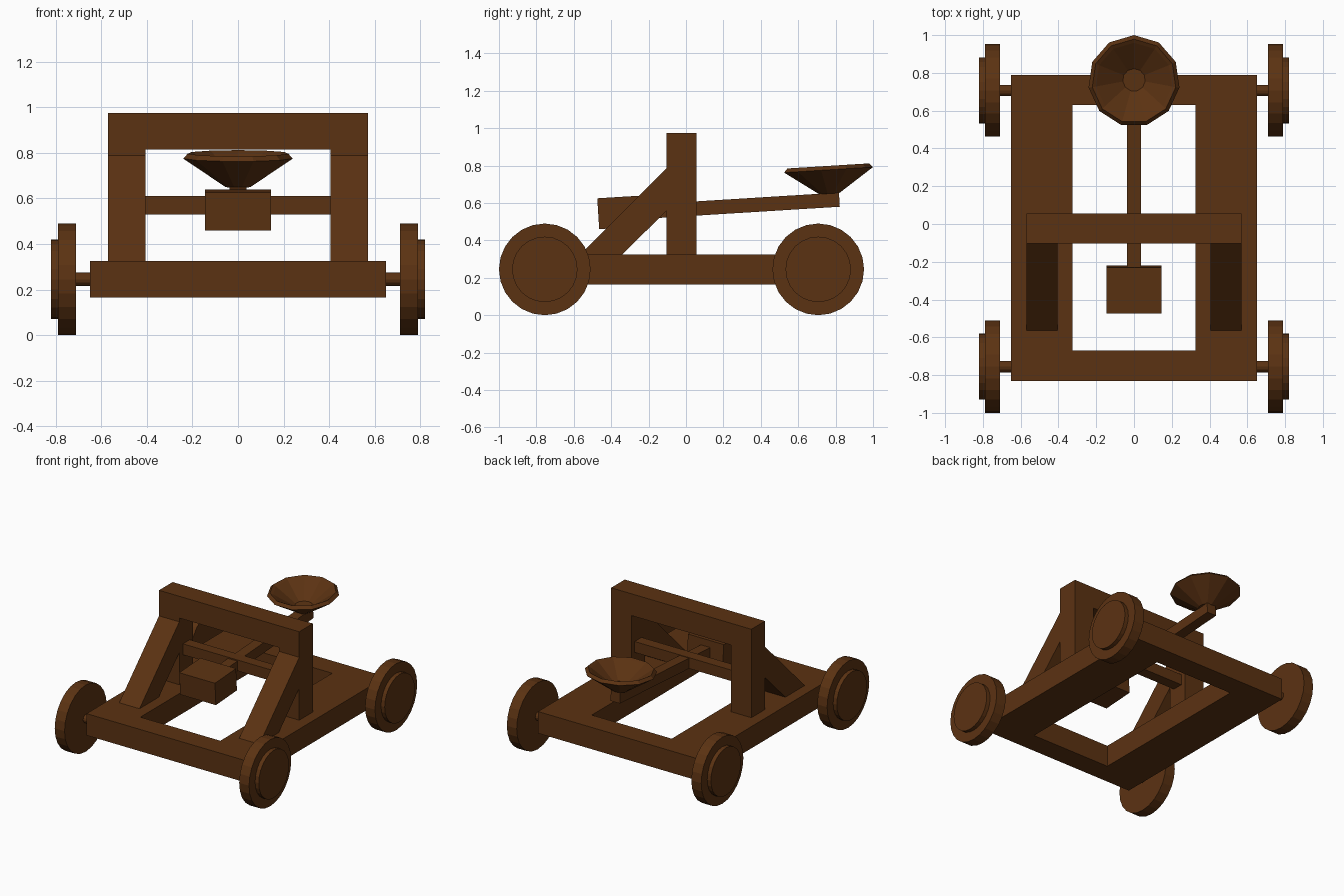
import bpy, bmesh, math
from mathutils import Matrix, Vector

old = bpy.data.objects.get("Cube")
if old:
    bpy.data.objects.remove(old, do_unlink=True)

# One dark timber colour for everything
wood = bpy.data.materials.new("dark brown wood")
WOOD = (0.105, 0.032, 0.006, 1.0)
wood.diffuse_color = WOOD
wood.use_nodes = True
bsdf = wood.node_tree.nodes["Principled BSDF"]
bsdf.inputs["Base Color"].default_value = WOOD
bsdf.inputs["Roughness"].default_value = 0.8


def finish(name, bm):
    bmesh.ops.recalc_face_normals(bm, faces=bm.faces[:])
    mesh = bpy.data.meshes.new(name)
    bm.to_mesh(mesh)
    bm.free()
    mesh.materials.append(wood)
    obj = bpy.data.objects.new(name, mesh)
    bpy.context.collection.objects.link(obj)
    return obj


def box(name, center, size, tilt=0.0):
    """Box tilted about the x axis."""
    bm = bmesh.new()
    m = (Matrix.Translation(center) @ Matrix.Rotation(tilt, 4, 'X')
         @ Matrix.Diagonal((*size, 1.0)))
    bmesh.ops.create_cube(bm, size=1.0, matrix=m)
    return finish(name, bm)


def prism(name, points, offset):
    """Flat outline pushed along an offset vector."""
    bm = bmesh.new()
    face = bm.faces.new([bm.verts.new(p) for p in points])
    out = bmesh.ops.extrude_face_region(bm, geom=[face], use_keep_orig=True)
    verts = [v for v in out["geom"] if isinstance(v, bmesh.types.BMVert)]
    bmesh.ops.translate(bm, verts=verts, vec=Vector(offset))
    return finish(name, bm)


def lathe(name, profile, sides, matrix):
    """Closed solid turned around local z from (radius, height) points."""
    bm = bmesh.new()
    rings = []
    for r, h in profile:
        ring = []
        for i in range(sides):
            a = math.pi / 2 + 2 * math.pi * i / sides
            ring.append(bm.verts.new((r * math.cos(a), r * math.sin(a), h)))
        rings.append(ring)
    for a, b in zip(rings, rings[1:]):
        for i in range(sides):
            j = (i + 1) % sides
            bm.faces.new((a[i], a[j], b[j], b[i]))
    bm.faces.new(rings[0])
    bm.faces.new(rings[-1])
    bmesh.ops.transform(bm, matrix=matrix, verts=bm.verts[:])
    return finish(name, bm)


# Base frame: rectangular ring with an open middle
bm = bmesh.new()
loops = []
for x, y0, y1, z in ((0.65, -0.83, 0.79, 0.165), (0.65, -0.83, 0.79, 0.325),
                     (0.325, -0.67, 0.63, 0.325), (0.325, -0.67, 0.63, 0.165)):
    loops.append([bm.verts.new(p) for p in
                  ((-x, y0, z), (x, y0, z), (x, y1, z), (-x, y1, z))])
for k in range(4):
    a, b = loops[k], loops[(k + 1) % 4]
    for i in range(4):
        j = (i + 1) % 4
        bm.faces.new((a[i], a[j], b[j], b[i]))
finish("base_frame", bm)

# Upright arch: two posts joined by a top beam
arch = [(-0.57, 0.325), (-0.57, 0.975), (0.57, 0.975), (0.57, 0.325),
        (0.405, 0.325), (0.405, 0.815), (-0.405, 0.815), (-0.405, 0.325)]
prism("upright_arch", [(x, -0.103, z) for x, z in arch], (0, 0.158, 0))

# Diagonal braces in front of the posts
brace = [(-0.565, 0.325), (-0.34, 0.325), (-0.103, 0.56), (-0.103, 0.787)]
for side, x in (("left", 0.405), ("right", -0.57)):
    prism("brace_" + side, [(x, y, z) for y, z in brace], (0.165, 0, 0))

# Pivot bar, throwing arm and counterweight
TILT = math.radians(3.55)
box("pivot_bar", (0, -0.022, 0.57), (0.82, 0.08, 0.08))
y0, y1 = -0.35, 0.82
slope = math.tan(TILT)
mid = (y0 + y1) / 2
box("throwing_arm", (0, mid, 0.57 + slope * (mid - 0.05)),
    (0.076, (y1 - y0) / math.cos(TILT), 0.076), TILT)
box("counterweight", (0, -0.347, 0.55), (0.29, 0.245, 0.165), TILT)

# Faceted bowl at the end of the arm
bowl = [(0.055, -0.002), (0.243, 0.125), (0.223, 0.146),
        (0.203, 0.135), (0.06, 0.035)]
lathe("bowl", bowl, 11,
      Matrix.Translation((0, 0.765, 0.652)) @ Matrix.Rotation(TILT, 4, 'X'))

# Axles and wheels with raised hub discs
wheel = [(0.245, 0.71), (0.245, 0.79), (0.175, 0.79), (0.175, 0.82)]
for end, y in (("front", -0.755), ("back", 0.707)):
    turn = Matrix.Translation((0, y, 0.245)) @ Matrix.Rotation(math.pi / 2, 4, 'Y')
    lathe("axle_" + end, [(0.03, -0.72), (0.03, 0.72)], 12, turn)
    for side, s in (("left", 1), ("right", -1)):
        lathe(f"wheel_{end}_{side}", [(r, s * h) for r, h in wheel], 24, turn)
